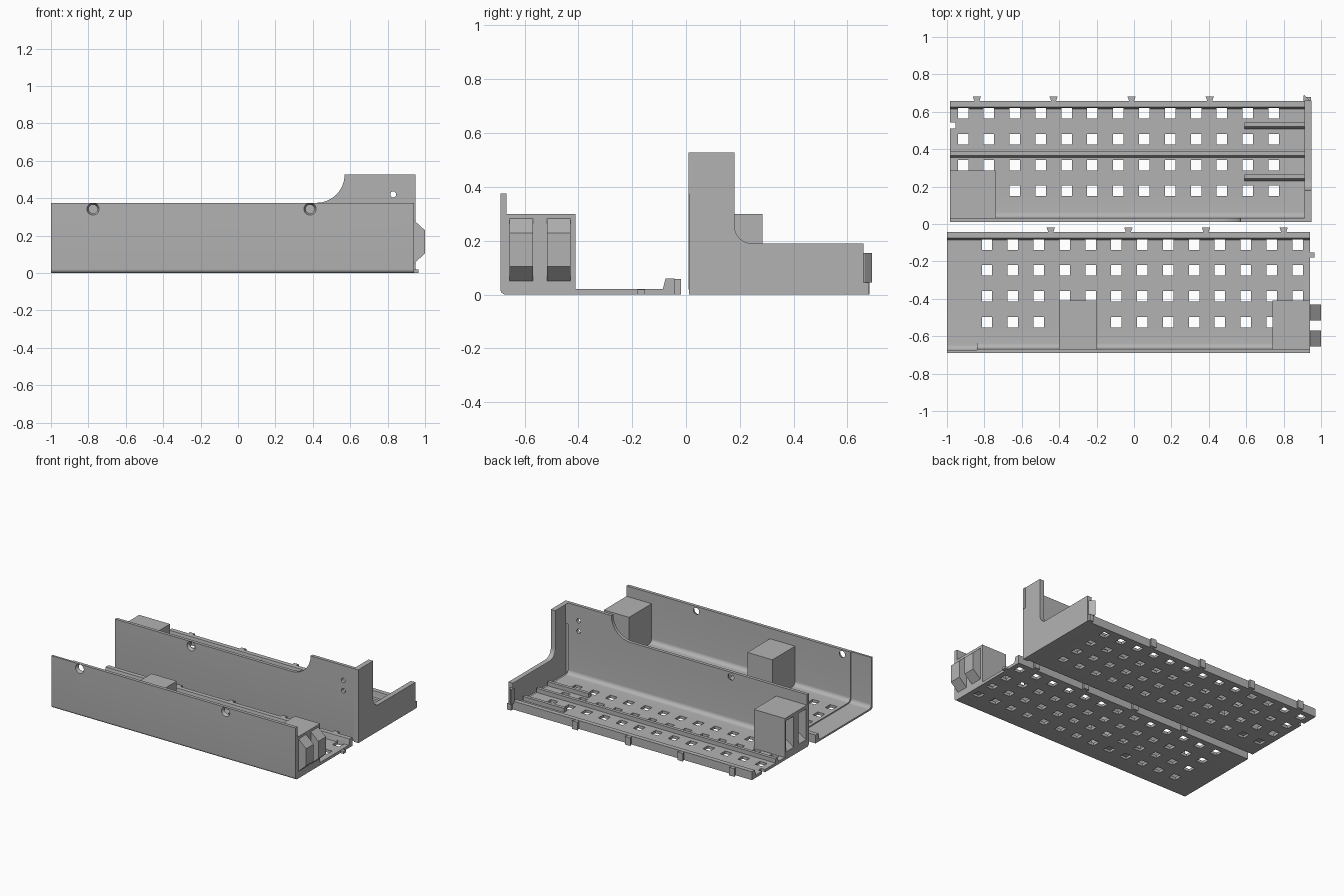
import bpy, bmesh, math
from mathutils import Matrix, Vector

old = bpy.data.objects.get("Cube")
if old:
    bpy.data.objects.remove(old)

grey = bpy.data.materials.new("plain grey")
grey.use_nodes = True
grey.diffuse_color = (0.45, 0.45, 0.45, 1)
grey.node_tree.nodes["Principled BSDF"].inputs["Base Color"].default_value = (0.45, 0.45, 0.45, 1)


def finish(name, bm):
    bmesh.ops.recalc_face_normals(bm, faces=bm.faces)
    mesh = bpy.data.meshes.new(name)
    bm.to_mesh(mesh)
    bm.free()
    mesh.materials.append(grey)
    ob = bpy.data.objects.new(name, mesh)
    bpy.context.scene.collection.objects.link(ob)
    return ob


def extrude(bm, pts, axis, a, b):
    """Prism of a 2D outline along an axis from a to b."""
    place = {"x": lambda p: (a, p[0], p[1]),
             "y": lambda p: (p[0], a, p[1]),
             "z": lambda p: (p[0], p[1], a)}[axis]
    step = Vector([(b - a) * (axis == k) for k in "xyz"])
    face = bm.faces.new([bm.verts.new(place(p)) for p in pts])
    new = bmesh.ops.extrude_face_region(bm, geom=[face], use_keep_orig=True)["geom"]
    bmesh.ops.translate(bm, vec=step, verts=[v for v in new if isinstance(v, bmesh.types.BMVert)])


def prism(name, pts, axis, a, b):
    bm = bmesh.new()
    extrude(bm, pts, axis, a, b)
    return finish(name, bm)


def rect(x0, x1, y0, y1):
    return [(x0, y0), (x1, y0), (x1, y1), (x0, y1)]


def arc(cx, cy, r, start, end, n=8):
    return [(cx + r * math.cos(math.radians(start + (end - start) * i / n)),
             cy + r * math.sin(math.radians(start + (end - start) * i / n))) for i in range(n + 1)]


def cut(ob, cutter):
    mod = ob.modifiers.new("cut", "BOOLEAN")
    mod.operation, mod.solver, mod.object = "DIFFERENCE", "EXACT", cutter
    bpy.context.view_layer.update()
    result = bpy.data.meshes.new_from_object(ob.evaluated_get(bpy.context.evaluated_depsgraph_get()))
    ob.modifiers.clear()
    ob.data = result


def smooth(ob):
    bpy.ops.object.select_all(action="DESELECT")
    ob.select_set(True)
    bpy.context.view_layer.objects.active = ob
    bpy.ops.object.shade_smooth_by_angle(angle=math.radians(30))


def tray_outline(y0, y1, wall, floor, height=0.375, rim=0.06):
    """Cross-section: rounded wall, flat floor and sloped rim."""
    r = 0.03
    return ([(y0, height)] + arc(y0 + 0.02, 0.02, 0.02, 180, 270)
            + [(y1, 0), (y1, rim), (y1 - 0.033, rim), (y1 - 0.043, floor)]
            + arc(y0 + wall + r, floor + r, r, 270, 180) + [(y0 + wall, height)])


def floor_holes(x0, ys):
    bm = bmesh.new()
    for i in range(13):
        for y in ys:
            x = x0 + i * 0.1384
            extrude(bm, rect(x - 0.028, x + 0.028, y - 0.028, y + 0.028), "z", -0.05, 0.05)
    return finish("hole_cutter", bm)


def wall_holes(y, holes):
    """Countersunk or plain round holes through a wall whose outer face is at y."""
    bm = bmesh.new()
    for x, z, outer, inner in holes:
        bmesh.ops.create_cone(bm, cap_ends=True, segments=24, radius1=outer, radius2=inner, depth=0.06,
                              matrix=Matrix.Translation((x, y + 0.02, z)) @ Matrix.Rotation(-math.pi / 2, 4, "X"))
    return finish("screw_cutter", bm)


def tabs(name, y, xs, depth):
    bm = bmesh.new()
    for x in xs:
        extrude(bm, [(x - 0.013, y), (x + 0.013, y), (x + 0.022, y + depth), (x - 0.022, y + depth)], "z", 0, 0.058)
    return finish(name, bm)


def latch_outline(x0, x1):
    return [(x0, 0.045), (x1, 0.105), (x1, 0.228), (x0, 0.287)]


cutters = []

# Front tray, with a thinner stretch at its right end
front = [prism("front_tray", tray_outline(-0.69, -0.043, 0.023, 0.02), "x", -0.84, 0.94),
         prism("front_tray_thin_end", tray_outline(-0.69, -0.043, 0.015, 0.012), "x", -1.0, -0.84)]
cutters.append(floor_holes(-0.786, [-0.11, -0.248, -0.386, -0.525]))
cut(front[0], cutters[-1])
cutters.append(wall_holes(-0.69, [(-0.775, 0.342, 0.037, 0.012), (0.385, 0.342, 0.037, 0.012)]))
cut(front[0], cutters[-1])
tabs("front_tray_tabs", -0.045, [-0.445, -0.03, 0.385, 0.8], 0.026)
prism("front_tray_end_tab", rect(0.93, 0.965, -0.18, -0.152), "z", 0, 0.018)

# Solid blocks and latches of the front tray
prism("front_middle_block", rect(-0.4, -0.2, -0.672, -0.41), "z", 0.016, 0.3)
prism("front_end_block", rect(0.74, 0.94, -0.672, -0.41), "z", 0.016, 0.3)
for side, y in (("outer", -0.655), ("inner", -0.516)):
    prism(side + "_latch", latch_outline(0.935, 1.0), "y", y, y + 0.086)

# Back tray
back = prism("back_tray", tray_outline(0.01, 0.658, 0.023, 0.02), "x", -0.985, 0.915)
raised = prism("back_wall_raised_end",
               [(0.95, 0.375), (0.95, 0.527), (0.57, 0.527)] + arc(0.42, 0.525, 0.15, 0, -90),
               "y", 0.01, 0.033)
cutters.append(floor_holes(-0.914, [0.177, 0.315, 0.453, 0.593]))
cut(back, cutters[-1])
cutters.append(prism("notch_cutter", rect(-1.1, -0.955, 0.51, 0.542), "z", -0.1, 0.1))
cut(back, cutters[-1])
cutters.append(wall_holes(0.01, [(-0.38, 0.342, 0.037, 0.012), (0.83, 0.345, 0.016, 0.016),
                                 (0.83, 0.42, 0.016, 0.016)]))
cut(back, cutters[-1])
cut(raised, cutters[-1])
tabs("back_tray_tabs", 0.656, [-0.84, -0.43, -0.013, 0.405], 0.026)

# Floor ribs of the back tray
for name, y, x in (("long_rib", 0.355, -0.985), ("short_rib_back", 0.508, 0.59), ("short_rib_front", 0.23, 0.59)):
    prism(name, [(y, 0.018), (y + 0.012, 0.05), (y + 0.035, 0.05), (y + 0.035, 0.018)], "x", x, 0.915)

# Block of the back tray, with two sockets for the latches
block = prism("back_socket_block", rect(-0.985, -0.74, 0.03, 0.285), "z", 0.016, 0.3)
bm = bmesh.new()
for y in (0.045, 0.184):
    extrude(bm, latch_outline(-1.0, -0.91), "y", y, y + 0.086)
cutters.append(finish("socket_cutter", bm))
cut(block, cutters[-1])

# Stepped end plate, hollowed on its inner side
bm = bmesh.new()
outline = ([(0.012, 0), (0.66, 0), (0.66, 0.19)] + arc(0.245, 0.255, 0.065, 270, 180)
           + [(0.18, 0.527), (0.012, 0.527)])
extrude(bm, outline, "x", 0.912, 0.948)
bmesh.ops.recalc_face_normals(bm, faces=bm.faces)
inner = min(bm.faces, key=lambda f: f.calc_center_median().x)
bmesh.ops.inset_region(bm, faces=[inner], thickness=0.016, depth=0)
bmesh.ops.translate(bm, vec=(0.024, 0, 0), verts=list(inner.verts))
plate = finish("end_plate", bm)
prism("end_plate_catch", [(0.905, 0.655), (0.94, 0.655), (0.935, 0.665), (0.908, 0.692)], "z", 0.045, 0.155)
prism("end_plate_foot", rect(0.915, 0.945, 0.655, 0.68), "z", 0, 0.045)

for ob in front + [back, raised, plate]:
    smooth(ob)
for ob in cutters:
    bpy.data.objects.remove(ob)
